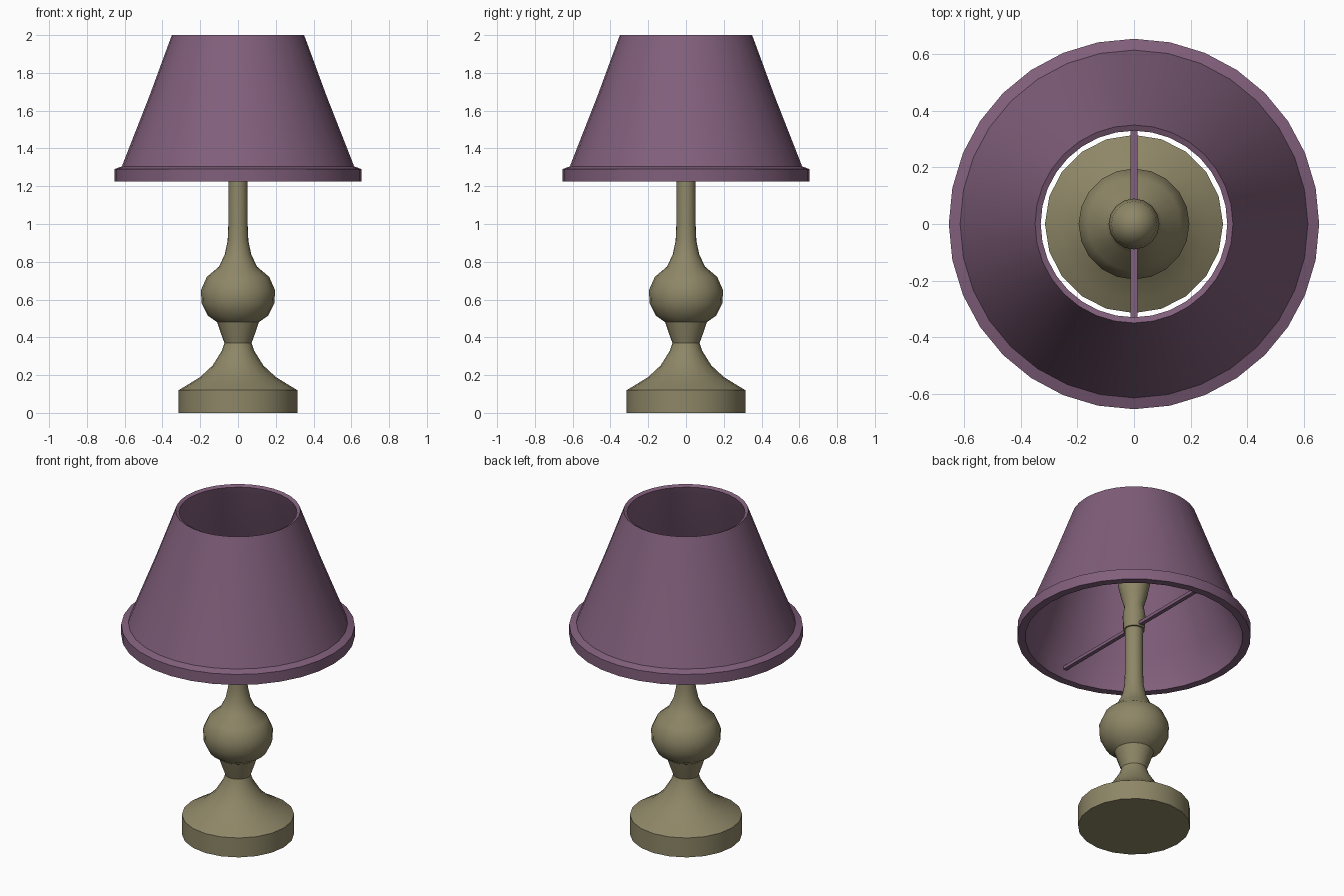
import bpy, bmesh, math

if "Cube" in bpy.data.objects:
    bpy.data.objects.remove(bpy.data.objects["Cube"])


def material(name, rgb):
    m = bpy.data.materials.new(name)
    m.diffuse_color = (*rgb, 1)
    m.use_nodes = True
    m.node_tree.nodes["Principled BSDF"].inputs["Base Color"].default_value = m.diffuse_color
    return m


purple = material("purple_fabric", (0.22, 0.115, 0.20))
olive = material("olive_wood", (0.27, 0.24, 0.135))


def finish(ob, mat, angle=35):
    ob.data.materials.append(mat)
    bpy.ops.object.select_all(action='DESELECT')
    ob.select_set(True)
    bpy.context.view_layer.objects.active = ob
    bpy.ops.object.shade_smooth_by_angle(angle=math.radians(angle))


def lathe(name, profile, sides, mat, closed=False):
    """Revolve (radius, z) points around the z axis."""
    bm = bmesh.new()
    vs = [bm.verts.new((r, 0, z)) for r, z in profile]
    pairs = list(zip(vs, vs[1:])) + ([(vs[-1], vs[0])] if closed else [])
    edges = [bm.edges.new(p) for p in pairs]
    bmesh.ops.spin(bm, geom=vs + edges, axis=(0, 0, 1), cent=(0, 0, 0),
                   angle=2 * math.pi, steps=sides, use_merge=True)
    bmesh.ops.remove_doubles(bm, verts=bm.verts, dist=1e-4)
    bmesh.ops.recalc_face_normals(bm, faces=bm.faces)
    me = bpy.data.meshes.new(name)
    bm.to_mesh(me)
    bm.free()
    ob = bpy.data.objects.new(name, me)
    bpy.context.collection.objects.link(ob)
    finish(ob, mat)
    return ob


# Turned foot, ball and column
lathe("turned_stand", [
    (0, 0), (0.315, 0), (0.315, 0.12), (0.265, 0.15), (0.20, 0.19),
    (0.135, 0.25), (0.085, 0.33), (0.072, 0.37), (0.09, 0.42), (0.11, 0.48),
    (0.16, 0.515), (0.193, 0.58), (0.196, 0.65), (0.165, 0.72), (0.10, 0.775),
    (0.07, 0.84), (0.055, 0.91), (0.051, 1.0), (0.05, 1.29), (0, 1.29)],
    20, olive)

# Socket and bulb hidden inside the shade
lathe("socket_and_bulb", [
    (0, 1.27), (0.06, 1.27), (0.064, 1.36), (0.055, 1.42), (0.075, 1.49),
    (0.09, 1.56), (0.08, 1.62), (0.045, 1.66), (0, 1.675)], 16, olive)

# Hollow shade with a thick bottom band
lathe("lamp_shade", [
    (0.655, 1.225), (0.655, 1.29), (0.615, 1.305), (0.57, 1.42),
    (0.468, 1.68), (0.365, 1.96), (0.35, 2.0), (0.33, 1.99), (0.342, 1.95),
    (0.447, 1.68), (0.55, 1.42), (0.60, 1.30), (0.61, 1.225)],
    32, purple, closed=True)

# Crossbar carrying the shade
bpy.ops.mesh.primitive_cube_add(size=1, location=(0, 0, 1.29))
bar = bpy.context.object
bar.name = "shade_crossbar"
bar.scale = (0.024, 1.21, 0.02)
finish(bar, purple)
